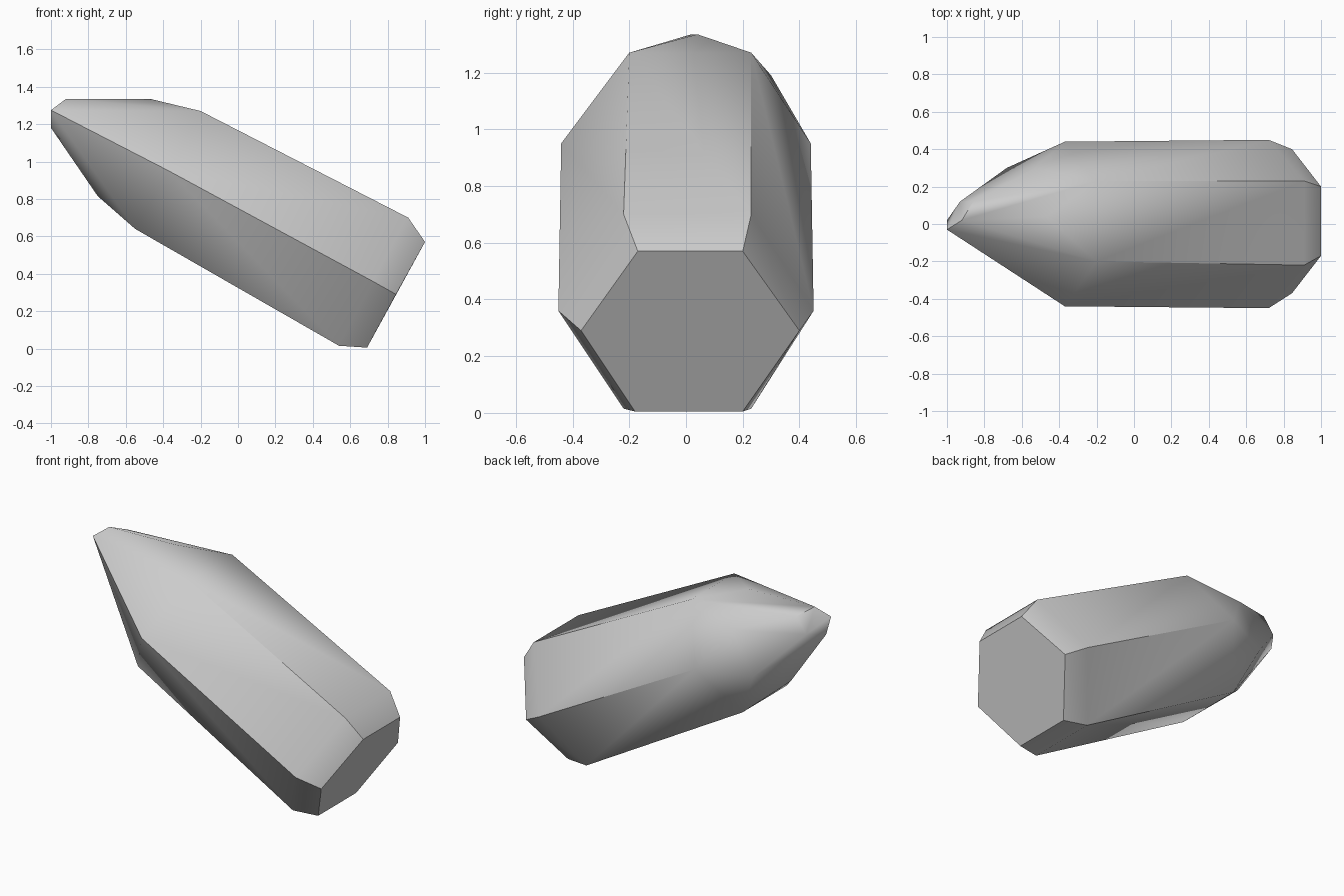
import bpy
import bmesh
import math

# Remove the default object
default_cube = bpy.data.objects.get("Cube")
if default_cube:
    bpy.data.objects.remove(default_cube, do_unlink=True)


def make_material(name, colour):
    material = bpy.data.materials.new(name)
    material.use_nodes = True
    material.diffuse_color = colour
    shader = material.node_tree.nodes["Principled BSDF"]
    shader.inputs["Base Color"].default_value = colour
    return material


def hexagon_ring(top, middle, bottom):
    """Six corners from three pairs; each pair is (x, z, right y, left y)."""
    corners = []
    for x, z, right_y, left_y in (top, middle, bottom):
        corners.append((x, right_y, z))
        corners.append((x, left_y, z))
    return corners


# Flat hexagonal base of the crystal
base_cap = hexagon_ring(
    top=(1.0, 0.57, -0.17, 0.2),
    middle=(0.845, 0.29, -0.37, 0.4),
    bottom=(0.69, 0.005, -0.18, 0.2),
)

# Bevelled lower end of the leaning shaft
lower_ring = hexagon_ring(
    top=(0.91, 0.7, -0.22, 0.23),
    middle=(0.72, 0.36, -0.45, 0.45),
    bottom=(0.54, 0.015, -0.22, 0.23),
)

# Upper end of the shaft
upper_ring = hexagon_ring(
    top=(-0.2, 1.27, -0.2, 0.23),
    middle=(-0.37, 0.95, -0.44, 0.44),
    bottom=(-0.55, 0.64, -0.22, 0.22),
)

# Ridge corners on the tapering point
taper = [
    (-0.47, 0.04, 1.335),
    (-0.53, 0.3, 1.19),
    (-0.68, 0.3, 0.93),
    (-0.75, 0.02, 0.815),
]

# Small blunt facet at the very end
tip = [
    (-0.92, 0.02, 1.335),
    (-0.86, 0.12, 1.296),
    (-0.93, 0.12, 1.2),
    (-1.0, 0.02, 1.18),
    (-1.0, -0.03, 1.275),
]

# Wrap the corners in a faceted skin and merge nearly flat triangles
bm = bmesh.new()
for corner in base_cap + lower_ring + upper_ring + taper + tip:
    bm.verts.new(corner)
hull = bmesh.ops.convex_hull(bm, input=bm.verts)
loose = [v for v in bm.verts if not v.link_faces]
bmesh.ops.delete(bm, geom=loose, context="VERTS")
bmesh.ops.dissolve_limit(
    bm, angle_limit=math.radians(4), verts=bm.verts, edges=bm.edges
)
bmesh.ops.recalc_face_normals(bm, faces=bm.faces)

mesh = bpy.data.meshes.new("crystal")
bm.to_mesh(mesh)
bm.free()
mesh.materials.append(make_material("stone grey", (0.6, 0.6, 0.6, 1.0)))

crystal = bpy.data.objects.new("crystal", mesh)
bpy.context.collection.objects.link(crystal)

# Soft bevels, crisp main ridges
bpy.ops.object.select_all(action="DESELECT")
crystal.select_set(True)
bpy.context.view_layer.objects.active = crystal
bpy.ops.object.shade_smooth_by_angle(angle=math.radians(45))
